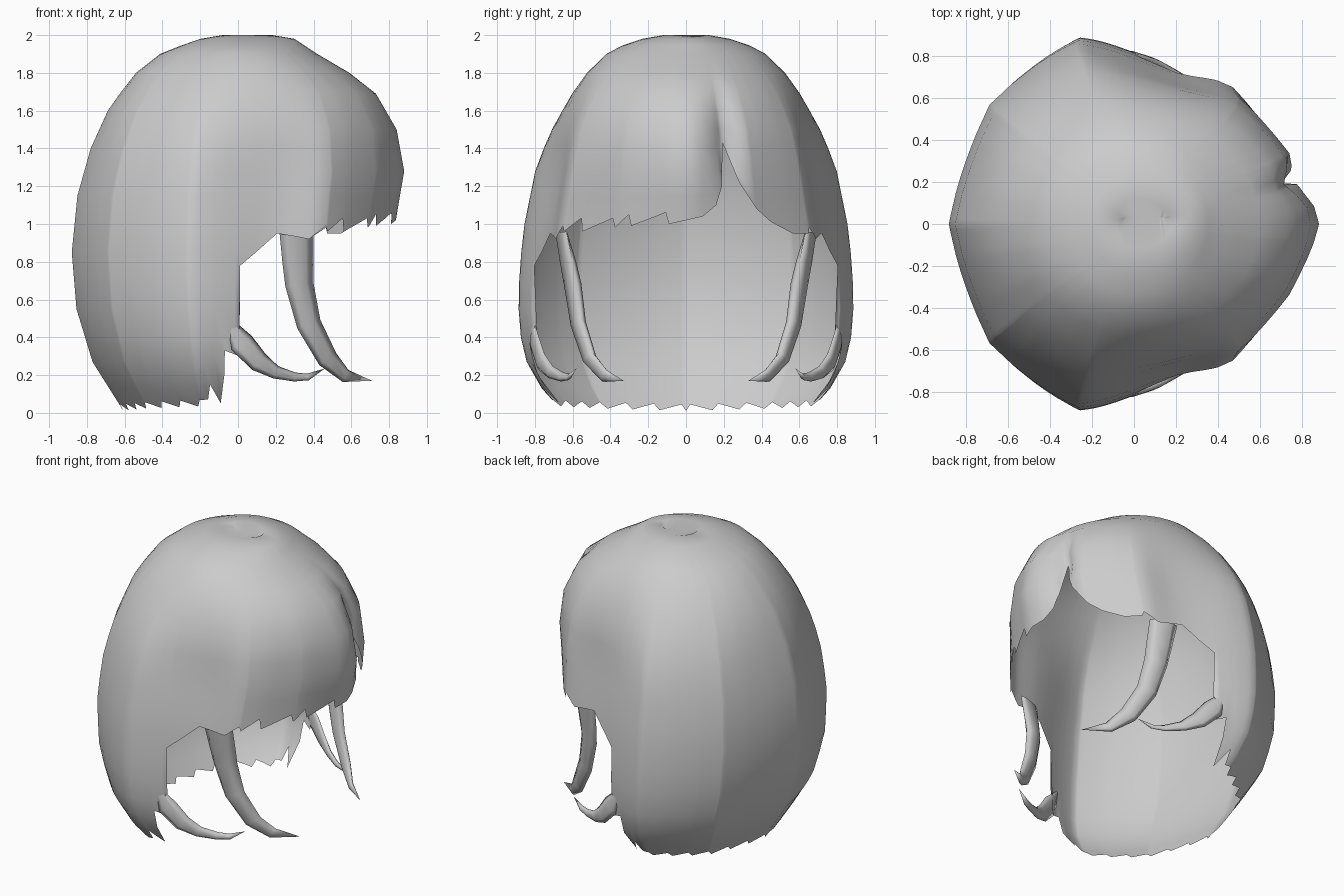
import bpy, bmesh, math
from mathutils import Vector

cube = bpy.data.objects.get("Cube")
if cube:
    bpy.data.objects.remove(cube, do_unlink=True)

mat = bpy.data.materials.new("hair_grey")
mat.use_nodes = True
GREY = (0.6, 0.6, 0.6, 1)
mat.diffuse_color = GREY
mat.node_tree.nodes["Principled BSDF"].inputs["Base Color"].default_value = GREY


def finish(name, bm):
    bmesh.ops.remove_doubles(bm, verts=bm.verts, dist=.0005)
    bmesh.ops.recalc_face_normals(bm, faces=bm.faces)
    mesh = bpy.data.meshes.new(name)
    bm.to_mesh(mesh)
    bm.free()
    obj = bpy.data.objects.new(name, mesh)
    bpy.context.collection.objects.link(obj)
    mesh.materials.append(mat)
    for p in mesh.polygons:
        p.use_smooth = True


def lerp(table, t):
    for (a, va), (b, vb) in zip(table, table[1:]):
        if t <= b:
            return va + (vb - va) * max(0, (t - a) / (b - a))
    return table[-1][1]


# Head profiles by height: back depth, front depth, half width
BACK = [(0, .6), (.27, .77), (.55, .855), (.85, .88), (1.15, .85), (1.4, .78), (1.62, .68),
        (1.8, .54), (1.91, .4), (1.98, .2), (2, .08)]
FRONT = [(.9, .82), (1.05, .84), (1.28, .88), (1.5, .84), (1.69, .73), (1.8, .59), (1.88, .45),
         (1.98, .3), (2, .18)]
WIDTH = [(0, .64), (.1, .74), (.2, .82), (.35, .87), (.6, .89), (.95, .865), (1.32, .79),
         (1.53, .71), (1.725, .59), (1.885, .45), (1.97, .29), (2, .12)]
LEVELS = [2, 1.98, 1.945, 1.9, 1.8, 1.69, 1.6, 1.5, 1.4, 1.28, 1.15, 1, .85, .7, .55, .4, .27, .13, 0]

# Plan outline from the back of the head (0) round to the face (6)
PLAN = [Vector(p) for p in [(-1, 0), (-.78, .65), (-.3, 1), (.25, .83), (.56, .76), (.84, .42), (1, 0)]]


def plan(u, z):
    """Slightly rounded polygon outline that turns circular towards the crown."""
    i = min(int(u), 5)
    t = u - i
    b, c = PLAN[i], PLAN[i + 1]
    a = PLAN[i - 1] if i else Vector((c.x, -c.y))
    d = PLAN[i + 2] if i < 5 else Vector((b.x, -b.y))
    curve = (2 * b + (c - a) * t + (2 * a - 5 * b + 4 * c - d) * t * t
             + (3 * b - a - 3 * c + d) * t ** 3) / 2
    p = b.lerp(c, t).lerp(curve, .5)
    return p.lerp(p.normalized(), min(1, max(0, (z - 1.3) / .5)))


# Lower hem: ragged nape, cheek opening, then the fringe of each side
nape = []
for k in range(7):
    nape += [(k * .32, .01 + .004 * k), (k * .32 + .05, .045 + .004 * k)]
side = nape + [(2.1, .07), (2.16, .15), (2.28, .05), (2.36, .2), (2.38, .33), (2.55, .3),
               (2.56, .78), (3, .95), (3.65, .92)]
fringe_left = [(4.0, .98), (4.04, .95), (4.35, .95), (4.7, 1.01), (4.93, 1.08), (5.18, 1.22),
               (5.4, 1.43), (5.45, 1.2), (5.55, 1.1), (5.75, 1.04), (6, 1.02)]
fringe_right = [(4, .99), (4.04, .96), (4.35, 1.03), (4.4, .96), (4.9, 1.03), (4.95, .98),
                (5.15, 1.05), (5.2, .99), (5.7, 1.06), (5.75, 1), (6, 1.02)]


def hem_columns(table, sign):
    stops = {u for u, _ in table} | {i * .25 for i in range(25)}
    return [(u, sign, lerp(table, u)) for u in sorted(stops)]


left = hem_columns(side + fringe_left, 1)
right = hem_columns(side + fringe_right, -1)
columns = left + right[-2:0:-1]


def shell_point(u, sign, z):
    p = plan(u, z)
    x = p.x * lerp(FRONT if p.x > 0 else BACK, z)
    y = p.y * lerp(WIDTH, z) * sign
    if sign > 0:  # parting groove above the fringe
        groove = max(0, 1 - abs(u - 5.38) / .3)
        x -= .1 * groove * max(0, 1 - abs(z - 1.42) / .35)
    return Vector((x, y, z))


# Main hair shell, with the crown folded into a shallow crease
bm = bmesh.new()
grid = []
for u, sign, hem in columns:
    col = [bm.verts.new((.05 + .1 * plan(u, 2).x, .03, 1.975))]
    for z in LEVELS:
        if z > hem + .012:
            col.append(bm.verts.new(shell_point(u, sign, z)))
    end = bm.verts.new(shell_point(u, sign, hem))
    grid.append(col + [end] * (len(LEVELS) + 1 - len(col)))
for a, b in zip(grid, grid[1:] + grid[:1]):
    for k in range(len(LEVELS)):
        quad = list(dict.fromkeys([a[k], a[k + 1], b[k + 1], b[k]]))
        if len(quad) > 2:
            bm.faces.new(quad[::-1])
finish("hair_shell", bm)


# Tapering strand: points are (centre x, y, z, half width, half thickness)
def strand(name, points, sign, sides=6):
    bm = bmesh.new()
    rings = []
    for i, (x, y, z, w, t) in enumerate(points):
        a, b = points[max(i - 1, 0)], points[min(i + 1, len(points) - 1)]
        tangent = Vector((b[0] - a[0], 0, b[2] - a[2])).normalized()
        across = Vector((-tangent.z, 0, tangent.x))
        ring = []
        for k in range(sides):
            ang = math.tau * k / sides
            p = Vector((x, y, z)) + across * w * math.cos(ang)
            p.y += t * math.sin(ang) - .3 * w * math.cos(ang)
            ring.append(bm.verts.new((p.x, p.y * sign, p.z)))
        rings.append(ring)
    for r, s in zip(rings, rings[1:]):
        for k in range(sides):
            n = (k + 1) % sides
            bm.faces.new((r[k], r[n], s[n], s[k]))
    finish(name, bm)


FACE_LOCK = [(.31, .66, .955, .09, .02), (.318, .625, .8, .083, .035), (.325, .6, .68, .075, .04),
             (.375, .57, .47, .065, .035), (.475, .51, .285, .055, .03),
             (.57, .43, .195, .035, .02), (.71, .33, .17, 0, 0)]
CHEEK_CURL = [(-.05, .815, .5, .01, .005), (.02, .8, .37, .065, .015), (.11, .765, .27, .055, .02),
              (.2, .715, .215, .035, .02), (.3, .655, .19, .024, .018), (.37, .62, .19, .018, .015),
              (.46, .58, .235, 0, 0)]
for label, sign in (("left", 1), ("right", -1)):
    strand(label + "_face_lock", FACE_LOCK, sign)
    strand(label + "_cheek_curl", CHEEK_CURL, sign)
